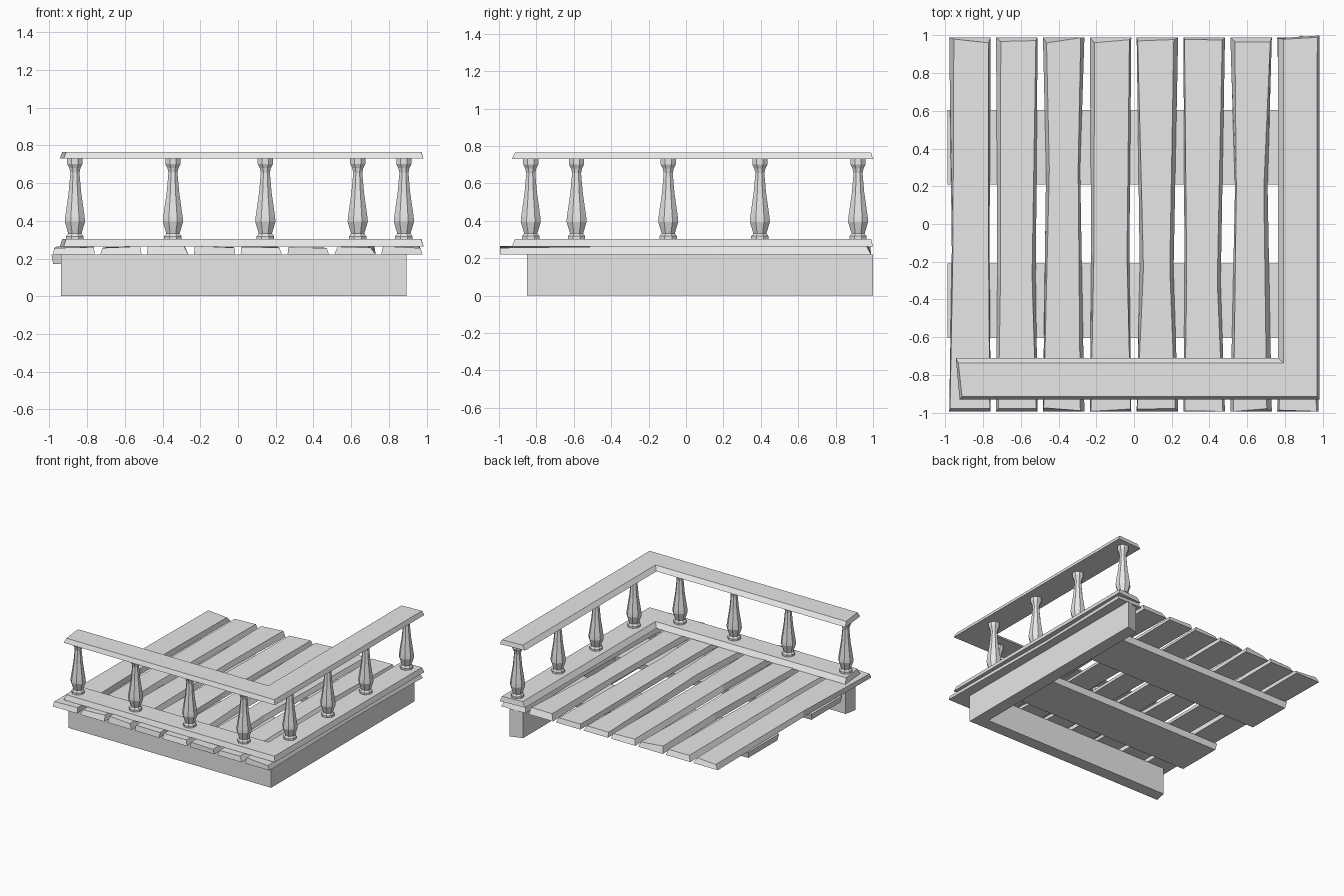
import bpy, bmesh, math, random
from mathutils import Vector

random.seed(7)
cube = bpy.data.objects.get("Cube")
if cube:
    bpy.data.objects.remove(cube)

grey = bpy.data.materials.new("plain_grey")
grey.use_nodes = True
grey.diffuse_color = (0.8, 0.8, 0.8, 1)
grey.node_tree.nodes["Principled BSDF"].inputs["Base Color"].default_value = (0.8, 0.8, 0.8, 1)


def loft(name, rings, location=(0, 0, 0)):
    """Join equal-sized rings of points into a closed, flat-shaded solid."""
    bm = bmesh.new()
    loops = [[bm.verts.new(p) for p in ring] for ring in rings]
    for a, b in zip(loops, loops[1:]):
        for i in range(len(a)):
            j = (i + 1) % len(a)
            bm.faces.new((a[i], a[j], b[j], b[i]))
    bm.faces.new(loops[0][::-1])
    bm.faces.new(loops[-1])
    bmesh.ops.recalc_face_normals(bm, faces=bm.faces)
    mesh = bpy.data.meshes.new(name)
    bm.to_mesh(mesh)
    bm.free()
    mesh.materials.append(grey)
    obj = bpy.data.objects.new(name, mesh)
    obj.location = location
    bpy.context.collection.objects.link(obj)
    return obj


def slab(name, bottom, top, z0, z1):
    return loft(name, [[(x, y, z0) for x, y in bottom], [(x, y, z1) for x, y in top]])


# L-shaped skirt beam with slightly skewed ends
T = 0.1
skirt = [(-0.94, -0.85), (0.895, -0.85), (0.895, 1.0), (0.895 - T, 0.97),
         (0.895 - T, -0.85 + T), (-0.92, -0.85 + T)]
slab("skirt_beam", skirt, skirt, 0, 0.22)

# Wide support boards beneath the deck
for side, label in ((-1, "front"), (1, "back")):
    lo, hi = sorted((side * 0.21, side * 0.605))
    base = [(-0.98, lo + 0.01), (0.8, lo + 0.01), (0.8, hi - 0.01), (-0.98, hi - 0.01)]
    top = [(-0.99, lo), (0.8, lo), (0.8, hi), (-0.99, hi)]
    slab(label + "_support_board", base, top, 0.17, 0.222)


# Rough-hewn deck planks: narrowed waist, uneven chamfers
def plank(index):
    left = -0.98 + index * 0.2485
    right = left + 0.22
    rings = []
    for y in (-0.995, random.uniform(-0.35, 0.3), 0.99):
        waist = 0.0 if abs(y) > 0.9 else 1.0
        a = left + waist * random.uniform(0.005, 0.025)
        b = right - waist * random.uniform(0.005, 0.025)
        pull = 0 if waist else -math.copysign(1, y)
        rings.append([
            (a, y, 0.22), (b, y, 0.22),
            (b - random.uniform(0.003, 0.028), y + pull * random.uniform(0, 0.03),
             random.uniform(0.255, 0.27)),
            (a + random.uniform(0.003, 0.028), y + pull * random.uniform(0, 0.03),
             random.uniform(0.255, 0.27))])
    return loft("deck_plank", rings)


for i in range(8):
    plank(i)

# Mitred lower and upper rails with chamfered edges
outer = [(-0.925, -0.93), (0.985, -0.93), (0.985, 1.0),
         (0.765, 0.985), (0.765, -0.71), (-0.945, -0.71)]
inset = [(-0.912, -0.915), (0.97, -0.915), (0.972, 0.99),
         (0.792, 0.98), (0.792, -0.737), (-0.932, -0.737)]
slab("lower_rail", outer, inset, 0.263, 0.303)
slab("upper_rail", outer, inset, 0.73, 0.765)

# Turned eight-sided balusters
profile = [(0.05, 0.3), (0.05, 0.318), (0.038, 0.332), (0.058, 0.395), (0.056, 0.42),
           (0.036, 0.55), (0.026, 0.655), (0.032, 0.68), (0.044, 0.702), (0.044, 0.732)]
rings = []
for r, z in profile:
    rings.append([(r * math.cos(math.tau * (k + 0.5) / 8),
                   r * math.sin(math.tau * (k + 0.5) / 8), z) for k in range(8)])
for x in (-0.865, -0.345, 0.145, 0.635):
    loft("front_baluster", rings, (x, -0.83, 0))
for y in (-0.585, -0.095, 0.395, 0.92):
    loft("side_baluster", rings, (0.88, y, 0))
